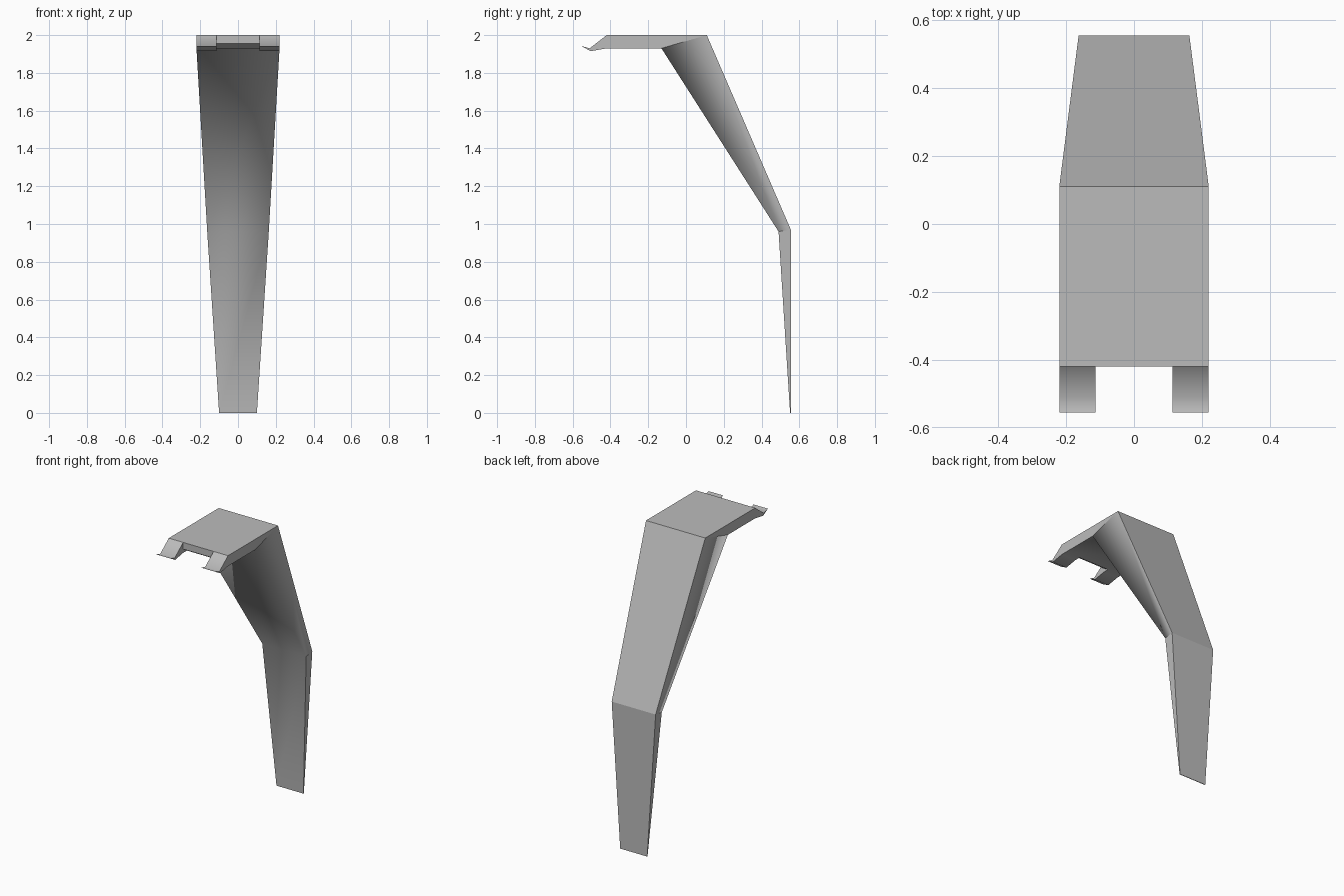
import bpy
import bmesh

cube = bpy.data.objects.get("Cube")
if cube:
    bpy.data.objects.remove(cube, do_unlink=True)

grey = bpy.data.materials.new("plain grey")
grey.use_nodes = True
grey.diffuse_color = (0.5, 0.5, 0.5, 1)
bsdf = grey.node_tree.nodes["Principled BSDF"]
bsdf.inputs["Base Color"].default_value = grey.diffuse_color
bsdf.inputs["Roughness"].default_value = 0.7


def loft(name, rings, soft):
    """Skin a closed solid through rings; only edges joining soft corners stay smooth."""
    bm = bmesh.new()
    loops = [[bm.verts.new(p) for p in ring] for ring in rings]
    count = len(loops[0])
    for a, b in zip(loops, loops[1:]):
        for i in range(count):
            j = (i + 1) % count
            bm.faces.new((a[i], a[j], b[j], b[i]))
    bm.faces.new(loops[0][::-1])
    bm.faces.new(loops[-1])
    bmesh.ops.recalc_face_normals(bm, faces=bm.faces)
    soft_verts = {loops[r][c] for r, c in soft}
    for face in bm.faces:
        face.smooth = True
    for edge in bm.edges:
        edge.smooth = all(v in soft_verts for v in edge.verts) and \
            abs(edge.verts[0].co.x - edge.verts[1].co.x) > 0.05
    mesh = bpy.data.meshes.new(name)
    bm.to_mesh(mesh)
    bm.free()
    mesh.materials.append(grey)
    obj = bpy.data.objects.new(name, mesh)
    bpy.context.collection.objects.link(obj)
    return obj


# Bent arm: half width, outer (y, z), inner (y, z) of each section
sections = [
    (0.22, (-0.42, 2.0), (-0.42, 1.955)),
    (0.22, (-0.38, 2.0), (-0.38, 1.93)),
    (0.22, (0.11, 2.0), (-0.13, 1.93)),
    (0.163, (0.555, 0.97), (0.49, 0.96)),
    (0.1, (0.555, 0.0), (0.551, 0.0)),
]
rings = [[(-w, *out), (w, *out), (w, *inn), (-w, *inn)] for w, out, inn in sections]
loft("bent_arm", rings, [(r, c) for r in (2, 3) for c in (2, 3)])

# Two hooked prongs at the front edge
hook = [(-0.42, 2.0), (-0.51, 1.93), (-0.555, 1.943), (-0.505, 1.915),
        (-0.42, 1.93), (-0.38, 1.93), (-0.42, 1.955)]
for side, sign in (("left", 1), ("right", -1)):
    rings = [[(sign * x, *p) for p in hook] for x in (0.113, 0.22)]
    loft(side + "_prong", rings, [(r, c) for r in (0, 1) for c in (1, 3, 4)])
